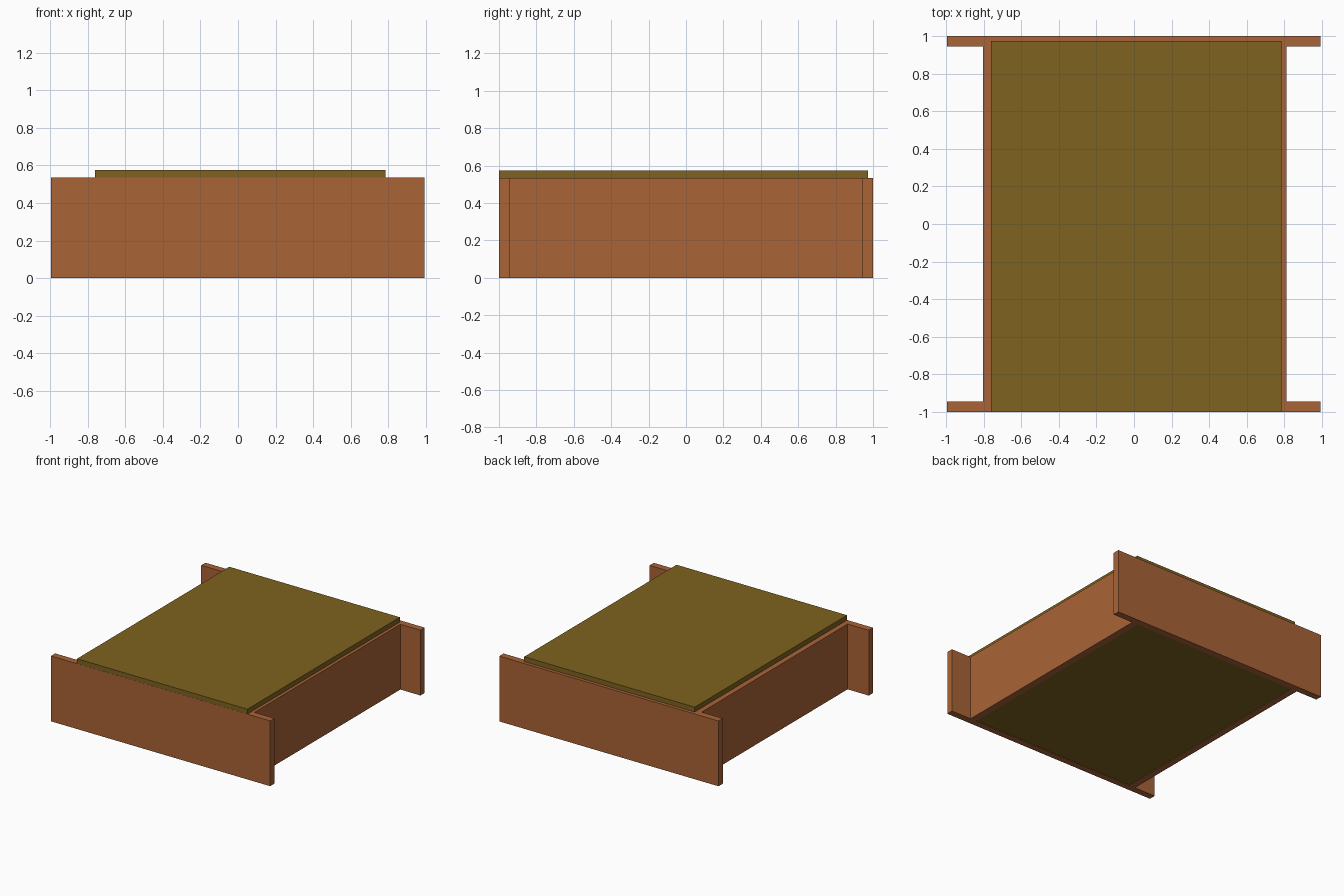
import bpy
import bmesh
from mathutils import Vector

if "Cube" in bpy.data.objects:
    bpy.data.objects.remove(bpy.data.objects["Cube"])


def material(name, rgb):
    m = bpy.data.materials.new(name)
    m.diffuse_color = (*rgb, 1.0)
    m.use_nodes = True
    m.node_tree.nodes["Principled BSDF"].inputs["Base Color"].default_value = m.diffuse_color
    return m


def box(name, lo, hi, mat):
    lo, hi = Vector(lo), Vector(hi)
    bm = bmesh.new()
    bmesh.ops.create_cube(bm, size=1.0)
    for v in bm.verts:
        v.co = Vector([(lo[i] + hi[i]) / 2 + v.co[i] * (hi[i] - lo[i]) for i in range(3)])
    me = bpy.data.meshes.new(name)
    bm.to_mesh(me)
    bm.free()
    me.materials.append(mat)
    ob = bpy.data.objects.new(name, me)
    bpy.context.collection.objects.link(ob)
    return ob


wood = material("brown wood", (0.40, 0.125, 0.038))
olive = material("olive board", (0.21, 0.123, 0.0145))

H = 0.535   # frame height
T = 0.055   # board thickness

# wide end boards, front and back
box("front_board", (-0.995, -1.0, 0), (0.992, -1.0 + T, H), wood)
box("back_board", (-0.995, 1.0 - T, 0), (0.992, 1.0, H), wood)

# long side boards between the ends
box("left_side_board", (-0.803, -1.0 + T, 0), (-0.803 + T, 1.0 - T, H), wood)
box("right_side_board", (0.81 - T, -1.0 + T, 0), (0.81, 1.0 - T, H), wood)

# solid filling that rises slightly above the frame
box("filling_block", (-0.76, -0.999, 0.004), (0.785, 0.973, 0.575), olive)
